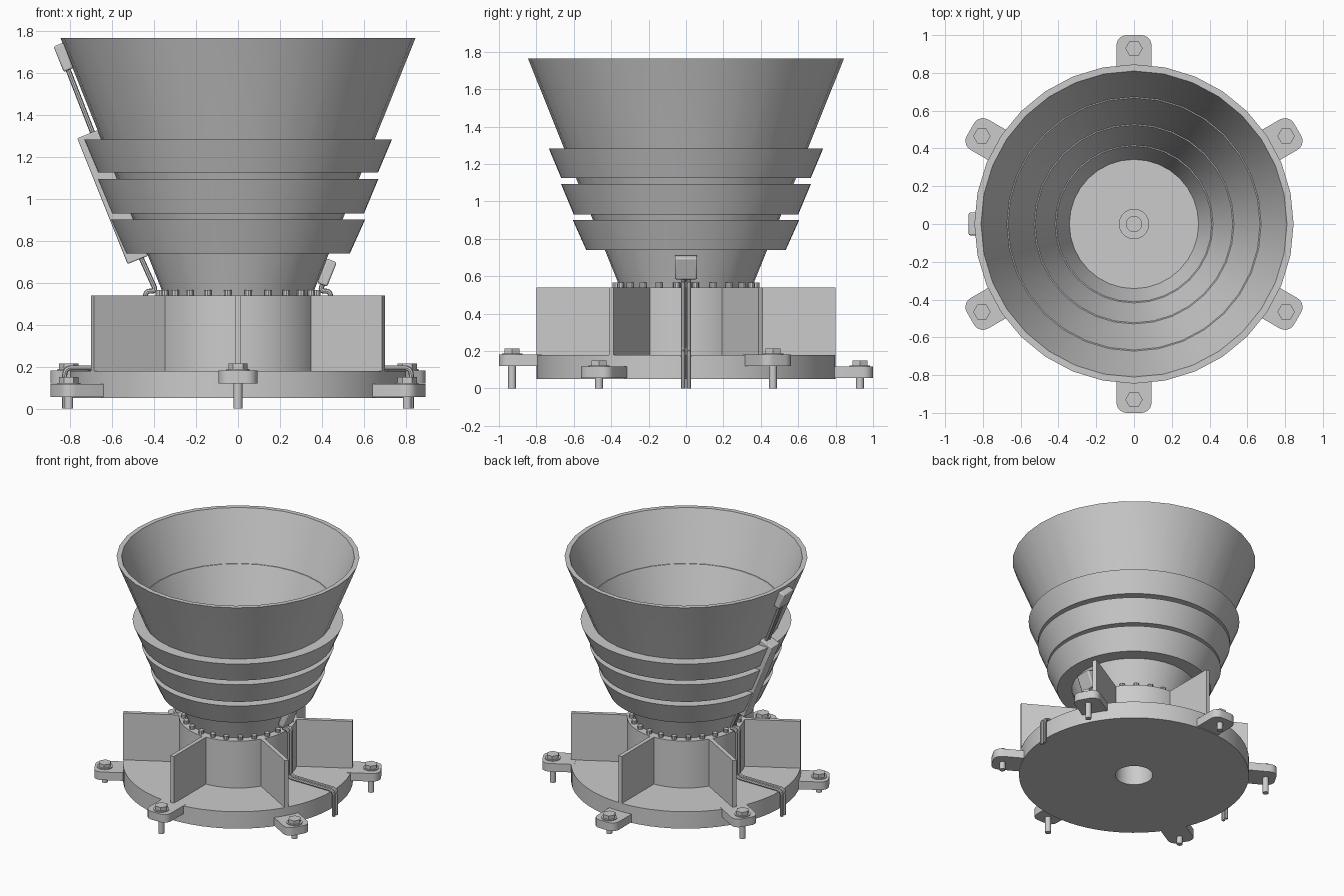
import bpy, bmesh, math
from mathutils import Matrix, Vector

if "Cube" in bpy.data.objects:
    bpy.data.objects.remove(bpy.data.objects["Cube"])

TILT = math.atan(0.4)


def finish(name, bm, bevel=0.0):
    bmesh.ops.remove_doubles(bm, verts=bm.verts, dist=1e-5)
    bmesh.ops.recalc_face_normals(bm, faces=bm.faces)
    me = bpy.data.meshes.new(name)
    bm.to_mesh(me)
    bm.free()
    ob = bpy.data.objects.new(name, me)
    bpy.context.collection.objects.link(ob)
    if bevel:
        m = ob.modifiers.new("bevel", 'BEVEL')
        m.width, m.segments = bevel, 2
    bpy.ops.object.select_all(action='DESELECT')
    ob.select_set(True)
    bpy.context.view_layer.objects.active = ob
    bpy.ops.object.shade_smooth_by_angle(angle=math.radians(28))
    return ob


def lathe(name, profile, n=64):
    """Revolve a closed (r, z) profile about z."""
    bm = bmesh.new()
    rings = []
    for r, z in profile:
        if r == 0:
            rings.append([bm.verts.new((0, 0, z))] * n)
        else:
            rings.append([bm.verts.new((r * math.cos(i * math.tau / n),
                                        r * math.sin(i * math.tau / n), z)) for i in range(n)])
    for a, b in zip(rings, rings[1:] + rings[:1]):
        for i in range(n):
            j = (i + 1) % n
            vs = list(dict.fromkeys((a[i], a[j], b[j], b[i])))
            if len(vs) > 2:
                bm.faces.new(vs)
    return finish(name, bm)


def box(name, size, loc, rot, bevel=0.0):
    bm = bmesh.new()
    bmesh.ops.create_cube(bm, size=1, matrix=Matrix.Translation(loc) @ rot @ Matrix.Diagonal((*size, 1)))
    return finish(name, bm, bevel)


def rod(bm, r, x, y, z0, z1, n, turn=0.0):
    bmesh.ops.create_cone(bm, cap_ends=True, segments=n, radius1=r, radius2=r, depth=z1 - z0,
                          matrix=Matrix.Translation((x, y, (z0 + z1) / 2)) @ Matrix.Rotation(turn, 4, 'Z'))


def pipe(name, pts, y, side, r=0.012, fillet=0.035):
    """Round pipe in the xz plane with filleted corners."""
    pts = [Vector((side * x, y, z)) for x, z in pts]
    path = [pts[0]]
    for a, b, c in zip(pts, pts[1:], pts[2:]):
        f = min(fillet, (a - b).length * 0.45, (c - b).length * 0.45)
        p, q = b + (a - b).normalized() * f, b + (c - b).normalized() * f
        for k in range(6):
            t = k / 5
            path.append(p * (1 - t) ** 2 + b * 2 * t * (1 - t) + q * t * t)
    path.append(pts[-1])
    cu = bpy.data.curves.new(name, 'CURVE')
    cu.dimensions = '3D'
    cu.bevel_depth, cu.bevel_resolution, cu.use_fill_caps = r, 2, True
    sp = cu.splines.new('POLY')
    sp.points.add(len(path) - 1)
    for s, p in zip(sp.points, path):
        s.co = (*p, 1)
    ob = bpy.data.objects.new(name, cu)
    bpy.context.collection.objects.link(ob)
    bpy.ops.object.select_all(action='DESELECT')
    ob.select_set(True)
    bpy.context.view_layer.objects.active = ob
    bpy.ops.object.convert(target='MESH')
    bpy.ops.object.shade_smooth_by_angle(angle=math.radians(40))


# Base disc with centre hole, hub and centre boss
lathe("base_disc", [(0.13, 0.05), (0.8, 0.05), (0.8, 0.18), (0.13, 0.18)])
lathe("hub", [(0, 0.42), (0.13, 0.42), (0.13, 0.18), (0.41, 0.18), (0.41, 0.54), (0, 0.54)])
lathe("centre_boss", [(0, 0.545), (0.04, 0.545), (0.04, 0.56), (0.08, 0.56), (0.08, 0.535), (0, 0.535)], 32)

# Open cone with small inner ledges
lathe("cone_shell", [(0.355, 0.54), (0.365, 0.57), (0.845, 1.765), (0.81, 1.765),
                     (0.673, 1.40), (0.667, 1.40), (0.529, 1.03), (0.523, 1.03),
                     (0.418, 0.74), (0.412, 0.74), (0.342, 0.54)], 32)

# Three stepped bands around the cone
for i, (z0, z1, r0, r1) in enumerate([(0.74, 0.9, 0.533, 0.605), (0.93, 1.093, 0.6, 0.668),
                                      (1.125, 1.282, 0.667, 0.733)]):
    inner = lambda z: 0.36 + (z - 0.56) * 0.4 - 0.01
    lathe(f"cone_band_{i + 1}", [(inner(z0), z0), (r0, z0), (r1, z1), (inner(z1), z1)], 64)

# Ring of small studs at the foot of the cone
bm = bmesh.new()
for i in range(24):
    a = (i + 0.5) * math.tau / 24
    rod(bm, 0.019, 0.378 * math.cos(a), 0.378 * math.sin(a), 0.53, 0.566, 10)
finish("flange_studs", bm)

for i in range(6):
    ang = math.radians(-90 + 60 * i)
    rot = Matrix.Rotation(ang, 4, 'Z')
    # Radial fin
    box(f"fin_{i + 1}", (0.41, 0.03, 0.36), rot @ Vector((0.595, 0, 0.36)), rot)
    # Lug with rounded outer corners, alternating height
    z0 = 0.12 if i % 2 == 0 else 0.055
    z1 = z0 + 0.062
    outline = [(0.77, -0.093)]
    for s in (-1, 1):
        arc = [(0.945 + 0.055 * math.cos(k * math.pi / 10), s * (0.038 + 0.055 * math.sin(k * math.pi / 10)))
               for k in range(6)]
        outline += arc[::-1] if s < 0 else arc
    outline.append((0.77, 0.093))
    bm = bmesh.new()
    face = bm.faces.new([bm.verts.new(rot @ Vector((x, y, z0))) for x, y in outline])
    ext = bmesh.ops.extrude_face_region(bm, geom=[face], use_keep_orig=True)
    bmesh.ops.translate(bm, vec=(0, 0, z1 - z0),
                        verts=[v for v in ext["geom"] if isinstance(v, bmesh.types.BMVert)])
    finish(f"lug_{i + 1}", bm)
    # Anchor bolt: washer, hex head and shank
    bm = bmesh.new()
    x, y = 0.93 * math.cos(ang), 0.93 * math.sin(ang)
    rod(bm, 0.055, x, y, z1, z1 + 0.006, 24)
    rod(bm, 0.046, x, y, z1 + 0.005, z1 + 0.033, 6, math.pi / 6)
    rod(bm, 0.021, x, y, 0, z1, 16)
    finish(f"anchor_bolt_{i + 1}", bm)

# Sensor boxes and cable cover lying along the cone
right, left = Matrix.Rotation(TILT, 4, 'Y'), Matrix.Rotation(-TILT, 4, 'Y')
box("lower_sensor", (0.05, 0.12, 0.125), (0.424, 0, 0.648), right, 0.008)
box("upper_sensor", (0.05, 0.12, 0.13), (-0.831, 0, 1.673), left, 0.008)
box("cable_cover", (0.105, 0.1, 0.645), (-0.597, 0, 1.008), left, 0.006)

# Paired pipes on both sides: base edge, disc top, hub side, then up the cone
run = [(0.825, 0.0), (0.825, 0.195), (0.425, 0.195), (0.44, 0.56), (0.39, 0.56)]
run[2] = (0.44, 0.195)
for y in (-0.016, 0.016):
    pipe("right_pipe", run + [(0.425, 0.65)], y, 1)
    pipe("left_pipe", run + [(0.48, 0.76)], y, -1)
    pipe("upper_pipe", [(0.675, 1.27), (0.815, 1.63)], y, -1)
